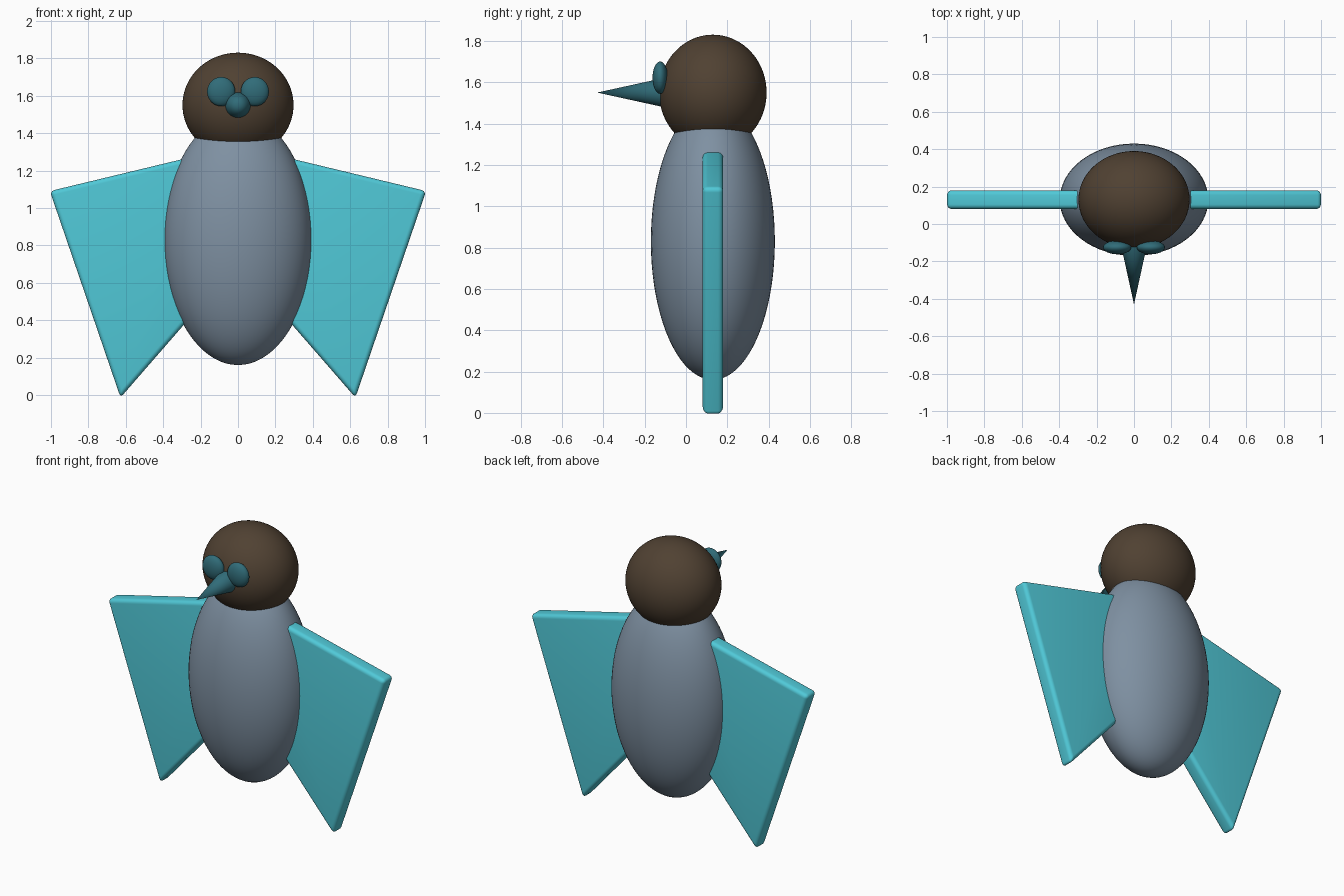
import bpy, bmesh, math

if "Cube" in bpy.data.objects:
    bpy.data.objects.remove(bpy.data.objects["Cube"])

CY = 0.13  # depth of the body's middle plane


def material(name, rgb):
    m = bpy.data.materials.new(name)
    m.diffuse_color = (*rgb, 1.0)
    m.use_nodes = True
    m.node_tree.nodes["Principled BSDF"].inputs["Base Color"].default_value = m.diffuse_color
    return m


slate = material("slate", (0.21, 0.28, 0.36))
brown = material("brown", (0.08, 0.053, 0.032))
teal = material("teal", (0.03, 0.15, 0.19))
aqua = material("aqua", (0.08, 0.58, 0.68))


def finish(ob, name, mat, angle=40):
    ob.name = name
    ob.data.materials.append(mat)
    bpy.ops.object.select_all(action='DESELECT')
    ob.select_set(True)
    bpy.context.view_layer.objects.active = ob
    bpy.ops.object.shade_smooth_by_angle(angle=math.radians(angle))
    return ob


def ellipsoid(name, centre, radii, mat, segments=64, rings=40):
    bpy.ops.mesh.primitive_uv_sphere_add(segments=segments, ring_count=rings, location=centre)
    ob = bpy.context.object
    ob.scale = radii
    bpy.ops.object.transform_apply(location=False, rotation=False, scale=True)
    return finish(ob, name, mat)


def wing(name, side):
    # slanted four-sided plate, inner edge buried in the body
    outline = [(0.20, 1.284), (1.006, 1.09), (0.628, -0.014), (0.20, 0.478)]
    bm = bmesh.new()
    verts = [bm.verts.new((side * x, CY - 0.05, z)) for x, z in outline]
    face = bm.faces.new(verts)
    ext = bmesh.ops.extrude_face_region(bm, geom=[face])
    moved = [g for g in ext["geom"] if isinstance(g, bmesh.types.BMVert)]
    bmesh.ops.translate(bm, verts=moved, vec=(0, 0.10, 0))
    bmesh.ops.recalc_face_normals(bm, faces=bm.faces)
    bmesh.ops.bevel(bm, geom=bm.edges[:], offset=0.025, segments=5,
                    profile=0.5, affect='EDGES')
    me = bpy.data.meshes.new(name)
    bm.to_mesh(me)
    bm.free()
    ob = bpy.data.objects.new(name, me)
    bpy.context.collection.objects.link(ob)
    return finish(ob, name, aqua)


# Body and head
ellipsoid("body", (0, CY, 0.83), (0.397, 0.30, 0.67), slate)
ellipsoid("head", (0, CY, 1.55), (0.297, 0.26, 0.28), brown)

# Eyes and wings, mirrored left and right
for label, side in (("left", -1), ("right", 1)):
    ellipsoid(label + "_eye", (side * 0.09, -0.125, 1.622), (0.075, 0.037, 0.078), teal, 40, 24)
    wing(label + "_wing", side)

# Beak: cone pointing forward
bpy.ops.mesh.primitive_cone_add(vertices=48, radius1=0.07, radius2=0, depth=0.32,
                                location=(0, -0.27, 1.55), rotation=(math.pi / 2, 0, 0))
finish(bpy.context.object, "beak", teal)
